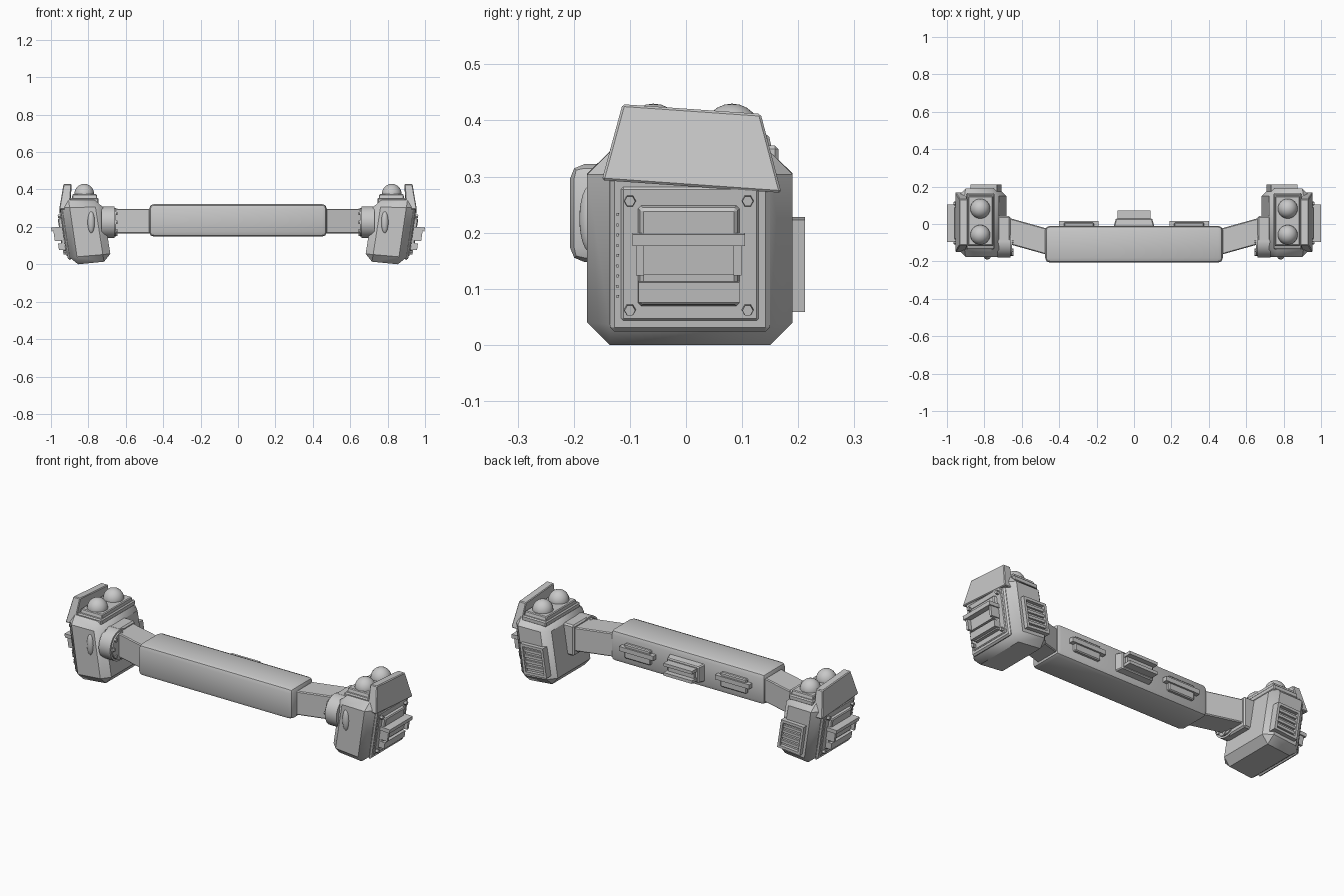
import bpy, bmesh
from math import sin, cos, pi, radians
from mathutils import Matrix, Vector

default_cube = bpy.data.objects.get("Cube")
if default_cube:
    bpy.data.objects.remove(default_cube, do_unlink=True)

grey = bpy.data.materials.new("plain_grey")
grey.use_nodes = True
grey.diffuse_color = (.58, .58, .58, 1)
grey.node_tree.nodes["Principled BSDF"].inputs["Base Color"].default_value = grey.diffuse_color


class Part:
    """One named object, gathered from simple solids."""

    def __init__(self, name):
        self.name = name
        self.bm = bmesh.new()

    def block(self, at, size, bevel=0, segments=1, taper=1, toward=2):
        """Box that may narrow toward one axis and have bevelled edges."""
        verts = bmesh.ops.create_cube(self.bm, size=1)["verts"]
        for vert in verts:
            scale = Vector(size)
            if vert.co[toward] > 0:
                for axis in range(3):
                    if axis != toward:
                        scale[axis] *= taper
            vert.co = Vector(at) + vert.co * scale
        if bevel:
            edges = list({edge for vert in verts for edge in vert.link_edges})
            bmesh.ops.bevel(self.bm, geom=edges, offset=bevel, segments=segments,
                            profile=.5, affect="EDGES")
        return self

    def peg(self, at, radius, depth, sides=6, taper=1):
        """Cylinder lying along x, with its narrow end outward."""
        matrix = Matrix.Translation(at) @ Matrix.Rotation(pi / 2, 4, "Y")
        bmesh.ops.create_cone(self.bm, cap_ends=True, segments=sides, radius1=radius,
                              radius2=radius * taper, depth=depth, matrix=matrix)
        return self

    def ball(self, at, radii):
        matrix = Matrix.Translation(at) @ Matrix.Diagonal((*radii, 1))
        bmesh.ops.create_uvsphere(self.bm, u_segments=24, v_segments=12, radius=1, matrix=matrix)
        return self

    def finish(self, mirror=True, warp=None, smooth=False):
        """Bend the part into place, mirror it and shade it."""
        if warp:
            for vert in self.bm.verts:
                vert.co = warp(*vert.co)
        bmesh.ops.recalc_face_normals(self.bm, faces=self.bm.faces)
        mesh = bpy.data.meshes.new(self.name)
        self.bm.to_mesh(mesh)
        self.bm.free()
        mesh.materials.append(grey)
        obj = bpy.data.objects.new(self.name, mesh)
        bpy.context.collection.objects.link(obj)
        if smooth:
            bpy.ops.object.select_all(action="DESELECT")
            obj.select_set(True)
            bpy.context.view_layer.objects.active = obj
            bpy.ops.object.shade_smooth_by_angle(angle=radians(35))
        if mirror:
            obj.modifiers.new("mirror", "MIRROR")


def pod_lean(x, y, z):
    """Lean the pods outward and tilt their undersides."""
    return (x + .15 * (z - .17), y, z + .1 * (.88 - x) * (1 - z / .35))


def arm_sweep(x, y, z):
    """Sweep the arms backward toward the pods."""
    return (x, y + .28 * (x - .57), z)


def fin_slant(x, y, z):
    """Lean the fins inward and slope their top edges down to the back."""
    return (x - .12 * (z - .35), y, z - .07 * y)


# Central bar
bar = Part("central_bar")
bar.block(at=(0, -.108, .235), size=(.95, .197, .174), bevel=.025, segments=2)
bar.finish(mirror=False, smooth=True)

# Bracket in the middle of the bar's back
bracket = Part("centre_bracket")
bracket.block(at=(0, .005, .235), size=(.22, .05, .1), taper=.88, toward=1, bevel=.005)
bracket.block(at=(0, .03, .235), size=(.16, .03, .05))
for side in (-1, 1):
    bracket.block(at=(0, .047, .235 + side * .026), size=(.175, .052, .017))
bracket.finish(mirror=False)

# Handles on either side of the bracket
handles = Part("back_handles")
handles.block(at=(.295, -.01, .235), size=(.16, .035, .08), bevel=.005)
handles.block(at=(.295, 0, .245), size=(.21, .034, .025))
handles.finish()

# Angled arms
arms = Part("arms")
arms.block(at=(.57, -.065, .231), size=(.25, .14, .132), bevel=.005)
arms.finish(warp=arm_sweep)

# Collars: square at the back, round at the front
collars = Part("arm_collars")
collars.block(at=(.695, -.027, .225), size=(.07, .138, .17), bevel=.008)
collars.peg(at=(.695, -.095, .225), radius=.085, depth=.07, sides=32)
collars.peg(at=(.665, -.095, .225), radius=.075, depth=.025, sides=32)
collars.finish(smooth=True)

bolts = Part("collar_bolts")
for step in range(2, 7):
    angle = step * pi / 4
    bolts.peg(at=(.655, -.095 + .065 * cos(angle), .225 + .065 * sin(angle)),
              radius=.01, depth=.02)
bolts.finish()

# Pod bodies
pods = Part("pod_bodies")
pods.block(at=(.811, .007, .172), size=(.218, .366, .344), bevel=.04)
pods.finish(warp=pod_lean, smooth=True)

# Stepped platforms carrying two domes each
platforms = Part("dome_platforms")
platforms.block(at=(.82, .015, .34), size=(.15, .3, .03), bevel=.006)
platforms.block(at=(.82, .017, .355), size=(.14, .28, .04), taper=.93, bevel=.004)
platforms.finish()

domes = Part("domes")
for y in (-.058, .082):
    domes.ball(at=(.822, y, .375), radii=(.053, .053, .055))
domes.finish(smooth=True)

# Upright fins on the outer edges
fins = Part("fins")
fins.block(at=(.92, .01, .352), size=(.056, .32, .138), taper=.77, bevel=.004)
fins.finish(warp=fin_slant)

# Outer panels with corner bolts and a row of rivets
panels = Part("outer_panels")
panels.block(at=(.92, .007, .165), size=(.02, .285, .275), bevel=.008)
panels.block(at=(.92, .007, .165), size=(.03, .245, .235), bevel=.004)
panels.finish(warp=pod_lean)

fasteners = Part("panel_fasteners")
for y in (-.1, .11):
    for z in (.067, .258):
        fasteners.peg(at=(.935, y, z), radius=.012, depth=.03, taper=.8)
for step in range(9):
    fasteners.peg(at=(.93, -.122, .09 + step * .018), radius=.003, depth=.01)
fasteners.finish(warp=pod_lean)

# Shelf-like vents on the outer panels
vents = Part("outer_vents")
vents.block(at=(.935, .005, .162), size=(.035, .19, .185), taper=.9, toward=0, bevel=.005)
vents.block(at=(.96, .005, .192), size=(.07, .2, .02))
vents.block(at=(.945, .005, .158), size=(.04, .17, .055))
vents.block(at=(.95, .005, .1), size=(.04, .18, .035))
for side in (-1, 1):
    vents.block(at=(.955, .005 + side * .087, .158), size=(.06, .014, .055))
vents.finish(warp=pod_lean)

# Slatted vents on the backs of the pods
grilles = Part("back_grilles")
grilles.block(at=(.795, .182, .14), size=(.14, .024, .165))
for side in (-1, 1):
    grilles.block(at=(.795 + side * .063, .195, .14), size=(.014, .035, .165))
    grilles.block(at=(.795, .195, .14 + side * .075), size=(.14, .035, .015))
for step in range(4):
    grilles.block(at=(.795, .19, .095 + step * .03), size=(.12, .03, .015))
grilles.finish(warp=pod_lean)

# Oval blisters on the fronts of the pods
blisters = Part("front_blisters")
blisters.ball(at=(.785, -.17, .225), radii=(.02, .02, .06))
blisters.finish(smooth=True)
